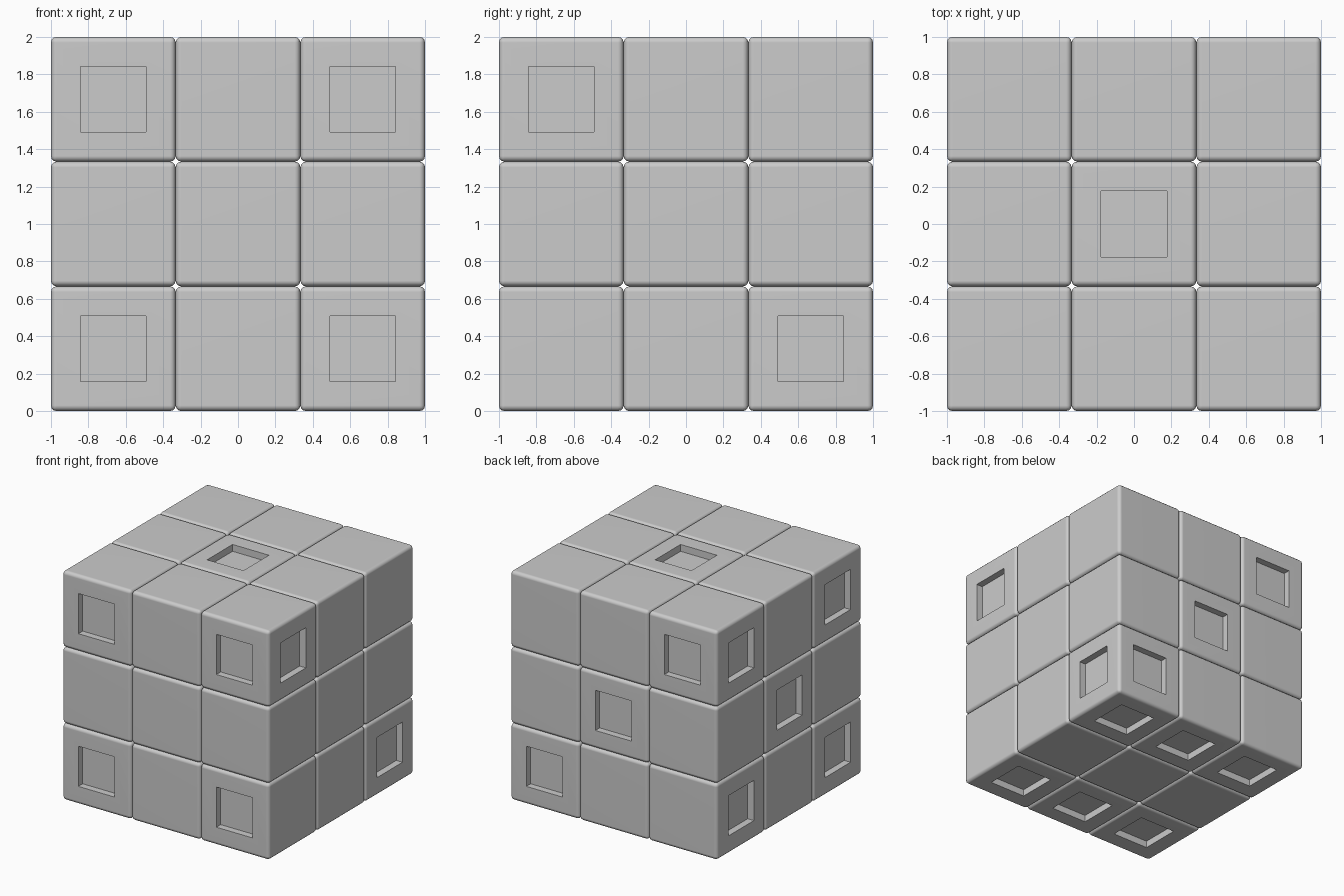
import bpy, bmesh, math
from mathutils import Vector
from itertools import product

if "Cube" in bpy.data.objects:
    bpy.data.objects.remove(bpy.data.objects["Cube"])

S = 2 / 3        # block size
BEVEL = 0.03     # rounded block edge
PIT = 0.245      # pit width
DEPTH = 0.06     # pit depth

# Pit cells per outward face, as grid positions (-1, 0, 1)
corners = list(product((-1, 1), repeat=2))
pits = {
    (0, -1, 0): [(x, -1, z) for x, z in corners],
    (1, 0, 0): [(1, -1, 1), (1, 1, -1)],
    (0, 0, 1): [(0, 0, 1)],
    (0, 1, 0): [(1, 1, -1), (0, 1, 0), (-1, 1, 1)],
    (-1, 0, 0): [(-1, y, z) for y, z in corners] + [(-1, 0, 0)],
    (0, 0, -1): [(x, y, -1) for x in (-1, 0, 1) for y in (-1, 1)],
}


def make_block(cell):
    bm = bmesh.new()
    bmesh.ops.create_cube(bm, size=S)
    bmesh.ops.bevel(bm, geom=bm.edges[:], offset=BEVEL, segments=3,
                    profile=0.5, affect='EDGES')
    bm.normal_update()
    # Square sunken pits
    for direction, cells in pits.items():
        if cell not in cells:
            continue
        n = Vector(direction)
        face = max(bm.faces, key=lambda f: f.calc_area() * (f.normal.dot(n) > 0.99))
        bmesh.ops.inset_individual(bm, faces=[face], thickness=(S - 2 * BEVEL - PIT) / 2)
        floor = bmesh.ops.extrude_discrete_faces(bm, faces=[face])["faces"][0]
        bmesh.ops.translate(bm, verts=floor.verts[:], vec=-n * DEPTH)
        bm.normal_update()
    mesh = bpy.data.meshes.new("block")
    bm.to_mesh(mesh)
    bm.free()
    obj = bpy.data.objects.new("block", mesh)
    obj.location = Vector(cell) * S + Vector((0, 0, 1))
    bpy.context.collection.objects.link(obj)
    bpy.ops.object.select_all(action='DESELECT')
    obj.select_set(True)
    bpy.context.view_layer.objects.active = obj
    bpy.ops.object.shade_smooth_by_angle(angle=math.radians(40))
    wn = obj.modifiers.new("flat_faces", 'WEIGHTED_NORMAL')
    wn.keep_sharp = True


# Outer blocks of the 3 x 3 x 3 cube
for cell in product((-1, 0, 1), repeat=3):
    if any(cell):
        make_block(cell)
